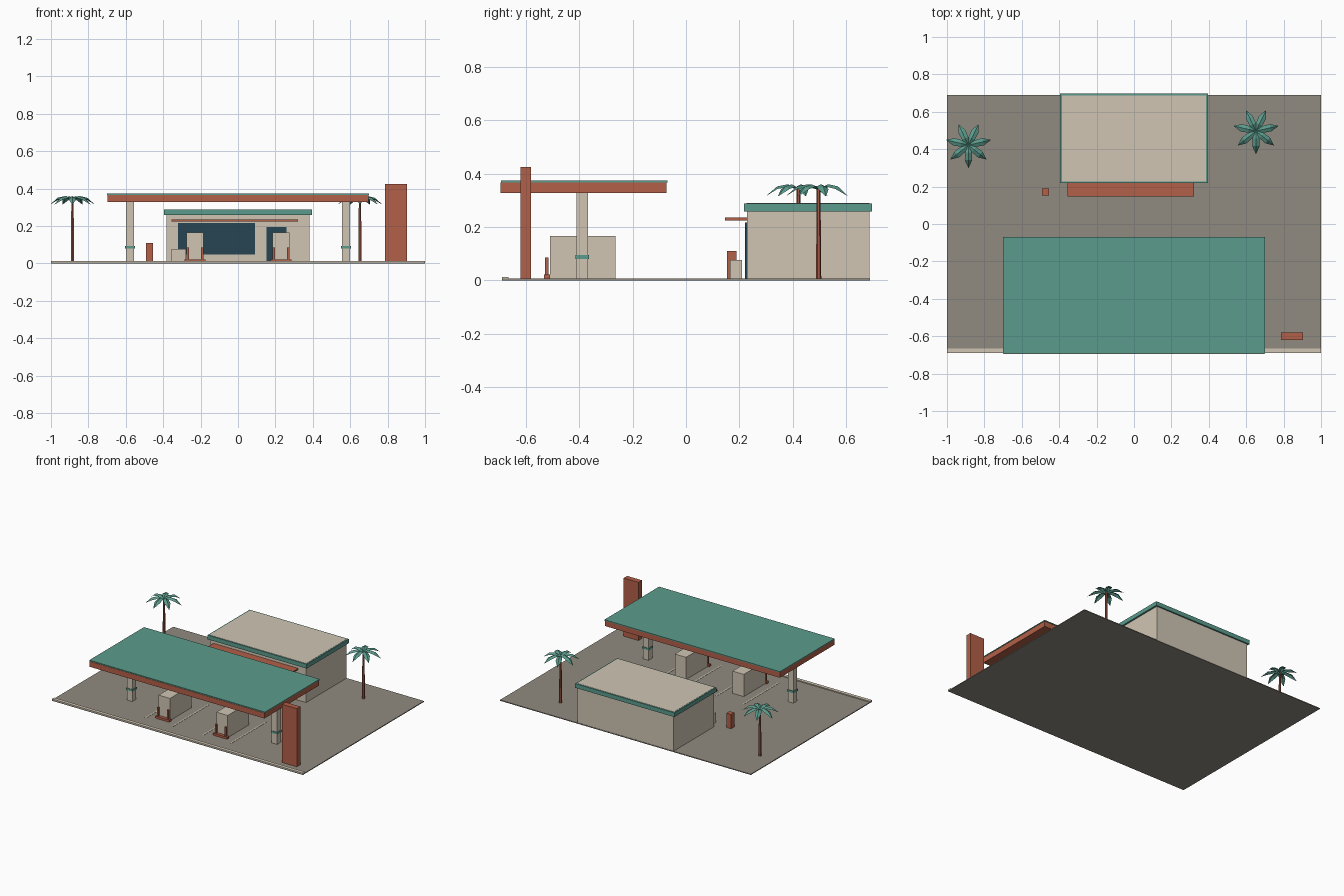
import bpy, bmesh, math
from mathutils import Vector, Matrix

if "Cube" in bpy.data.objects:
    bpy.data.objects.remove(bpy.data.objects["Cube"])


def material(name, rgb):
    m = bpy.data.materials.new(name)
    m.diffuse_color = (*rgb, 1)
    m.use_nodes = True
    m.node_tree.nodes["Principled BSDF"].inputs["Base Color"].default_value = m.diffuse_color
    return m


RED = material("brick_red", (0.45, 0.115, 0.065))
TEAL = material("teal", (0.105, 0.33, 0.265))
CREAM = material("cream", (0.63, 0.56, 0.455))
ASPHALT = material("asphalt", (0.285, 0.26, 0.215))
GLASS = material("dark_glass", (0.02, 0.06, 0.085))
TRUNK = material("trunk", (0.36, 0.10, 0.06))


def finish(name, bm, mat):
    bmesh.ops.recalc_face_normals(bm, faces=bm.faces)
    me = bpy.data.meshes.new(name)
    bm.to_mesh(me)
    bm.free()
    me.materials.append(mat)
    ob = bpy.data.objects.new(name, me)
    bpy.context.collection.objects.link(ob)
    return ob


def box(name, x, y, z, mat):
    """Box from (min, max) ranges."""
    bm = bmesh.new()
    bmesh.ops.create_cube(bm, size=1)
    for v in bm.verts:
        v.co = Vector([r[0] if c < 0 else r[1] for c, r in zip(v.co, (x, y, z))])
    return finish(name, bm, mat)


G = 0.006  # ground surface height

# Forecourt
box("ground", (-1, 1), (-0.69, 0.69), (0, G), ASPHALT)
box("front_kerb", (-1, 1), (-0.69, -0.665), (G, 0.013), CREAM)

# Canopy
box("canopy_fascia", (-0.697, 0.697), (-0.695, -0.073), (0.328, 0.367), RED)
box("canopy_roof", (-0.7, 0.7), (-0.693, -0.07), (0.367, 0.374), TEAL)

for side, s in (("left", -1), ("right", 1)):
    # Canopy columns with bands
    cx = 0.577 * s
    box(f"{side}_column", (cx - 0.022, cx + 0.022), (-0.41, -0.367), (G, 0.33), CREAM)
    box(f"{side}_column_band", (cx - 0.026, cx + 0.026), (-0.414, -0.363),
        (0.08, 0.094), TEAL)

    # Pumps with guard posts
    px = 0.23 * s
    box(f"{side}_pump", (px - 0.045, px + 0.045), (-0.51, -0.265), (G, 0.166), CREAM)
    box(f"{side}_guard_base", (px - 0.056, px + 0.056), (-0.533, -0.51), (G, 0.021), RED)
    for k in (-1, 1):
        gx = px + 0.039 * k
        box(f"{side}_guard_post", (gx - 0.006, gx + 0.006), (-0.528, -0.516),
            (0.02, 0.086), RED)
        # Lane markings
        lx = px + 0.11 * k
        box(f"{side}_lane_line", (lx - 0.005, lx + 0.005), (-0.57, -0.17),
            (G, 0.0075), CREAM)

# Shop building
box("shop_walls", (-0.383, 0.383), (0.228, 0.687), (G, 0.262), CREAM)
box("shop_parapet", (-0.395, 0.395), (0.218, 0.697), (0.258, 0.288), TEAL)
box("shop_roof", (-0.386, 0.386), (0.226, 0.688), (0.28, 0.2895), CREAM)
box("shop_awning", (-0.355, 0.32), (0.147, 0.23), (0.225, 0.236), RED)
box("shop_window", (-0.322, 0.09), (0.222, 0.23), (0.047, 0.217), GLASS)
box("shop_door", (0.152, 0.26), (0.222, 0.23), (G, 0.195), GLASS)

# Cabinets beside the shop
box("ice_chest", (-0.355, -0.278), (0.165, 0.21), (G, 0.077), CREAM)
box("air_service_box", (-0.492, -0.455), (0.153, 0.19), (G, 0.109), RED)

# Roadside pylon
box("price_pylon", (0.785, 0.903), (-0.62, -0.58), (G, 0.425), RED)

# Palms: tapered trunk and seven folded fronds; (radius, height, half width)
FROND = [(0.0, 0.342, 0.004), (0.04, 0.36, 0.018), (0.08, 0.352, 0.02), (0.122, 0.316, 0.001)]


def palm(name, x, y):
    bm = bmesh.new()
    bmesh.ops.create_cone(bm, cap_ends=True, segments=6, radius1=0.01, radius2=0.007,
                          depth=0.336, matrix=Matrix.Translation((x, y, G + 0.168)))
    finish(f"{name}_trunk", bm, TRUNK)
    bm = bmesh.new()
    for i in range(7):
        turn = Matrix.Translation((x, y, 0)) @ Matrix.Rotation(
            math.radians(270 + i * 360 / 7), 4, 'Z')
        rows = [[bm.verts.new(turn @ Vector((r, k * w, z - abs(k) * w * 0.5)))
                 for k in (-1, 0, 1)] for r, z, w in FROND]
        for a, b in zip(rows, rows[1:]):
            for j in (0, 1):
                bm.faces.new((a[j], b[j], b[j + 1], a[j + 1]))
    finish(f"{name}_fronds", bm, TEAL)


palm("left_palm", -0.885, 0.422)
palm("right_palm", 0.652, 0.497)
